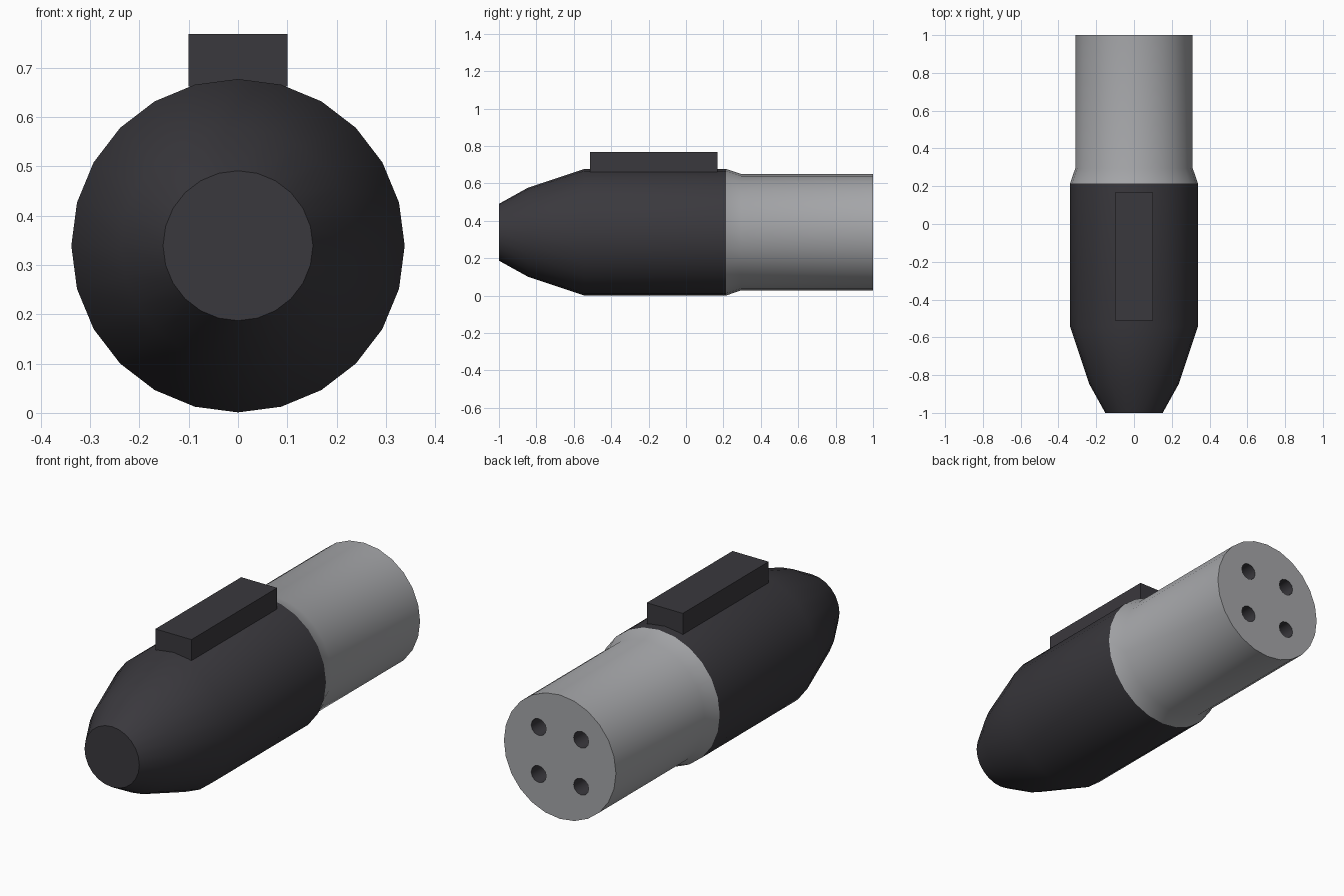
import bpy, bmesh, math

if "Cube" in bpy.data.objects:
    bpy.data.objects.remove(bpy.data.objects["Cube"])

AXIS_Z = 0.339   # height of the long axis
SIDES = 24


def material(name, rgb):
    m = bpy.data.materials.new(name)
    m.diffuse_color = (*rgb, 1)
    m.use_nodes = True
    m.node_tree.nodes["Principled BSDF"].inputs["Base Color"].default_value = m.diffuse_color
    return m


charcoal = material("charcoal", (0.042, 0.040, 0.047))
grey = material("grey", (0.38, 0.385, 0.40))


def finish(name, bm, mats):
    bmesh.ops.recalc_face_normals(bm, faces=bm.faces)
    me = bpy.data.meshes.new(name)
    bm.to_mesh(me)
    bm.free()
    ob = bpy.data.objects.new(name, me)
    bpy.context.collection.objects.link(ob)
    for m in mats:
        me.materials.append(m)
    return ob


def lathe(name, profile, mats, sides=SIDES, cx=0.0, cz=AXIS_Z):
    """Closed solid turned around the y direction from (y, radius) pairs."""
    bm = bmesh.new()
    rings = []
    for y, r in profile:
        rings.append([bm.verts.new((cx + r * math.sin(2 * math.pi * i / sides), y,
                                    cz + r * math.cos(2 * math.pi * i / sides)))
                      for i in range(sides)])
    for a, b in zip(rings, rings[1:]):
        for i in range(sides):
            j = (i + 1) % sides
            bm.faces.new((a[i], a[j], b[j], b[i]))
    bm.faces.new(rings[0])
    bm.faces.new(rings[-1])
    return finish(name, bm, mats)


def smooth(ob):
    bpy.ops.object.select_all(action='DESELECT')
    ob.select_set(True)
    bpy.context.view_layer.objects.active = ob
    bpy.ops.object.shade_smooth_by_angle(angle=math.radians(32))


# Tapered dark housing
housing = lathe("housing", [(-1, 0.152), (-0.845, 0.238), (-0.545, 0.338), (0.215, 0.338)],
                [charcoal])
smooth(housing)

# Grey barrel with a short chamfer down from the housing
barrel = lathe("barrel", [(0.215, 0.338), (0.295, 0.311), (1, 0.311)], [grey, charcoal])

# Four blind sockets in the rear face
HOLE, RADIUS, DEPTH = 0.118, 0.042, 0.2
for sx in (-1, 1):
    for sz in (-1, 1):
        cutter = lathe("socket_cutter", [(1 - DEPTH, RADIUS), (1.1, RADIUS)], [charcoal],
                       12, sx * HOLE, AXIS_Z + sz * HOLE)
        cutter.hide_render = True
        mod = barrel.modifiers.new("socket", 'BOOLEAN')
        mod.operation = 'DIFFERENCE'
        mod.solver = 'EXACT'
        mod.object = cutter
        bpy.ops.object.select_all(action='DESELECT')
        bpy.context.view_layer.objects.active = barrel
        barrel.select_set(True)
        bpy.ops.object.modifier_apply(modifier=mod.name)
        bpy.data.objects.remove(cutter)

# Socket walls and floors are dark: faces lying wholly inside a socket
for p in barrel.data.polygons:
    pts = [barrel.data.vertices[v].co for v in p.vertices]
    inside = all(math.hypot(abs(v.x) - HOLE, abs(v.z - AXIS_Z) - HOLE) < RADIUS + 0.003 for v in pts)
    p.material_index = 1 if inside and min(v.y for v in pts) < 0.99 else 0
smooth(barrel)

# Latch key block along the top
bm = bmesh.new()
bmesh.ops.create_cube(bm, size=1)
for v in bm.verts:
    v.co = (v.co.x * 0.2, -0.172 + v.co.y * 0.68, 0.715 + v.co.z * 0.106)
finish("key_block", bm, [charcoal])
